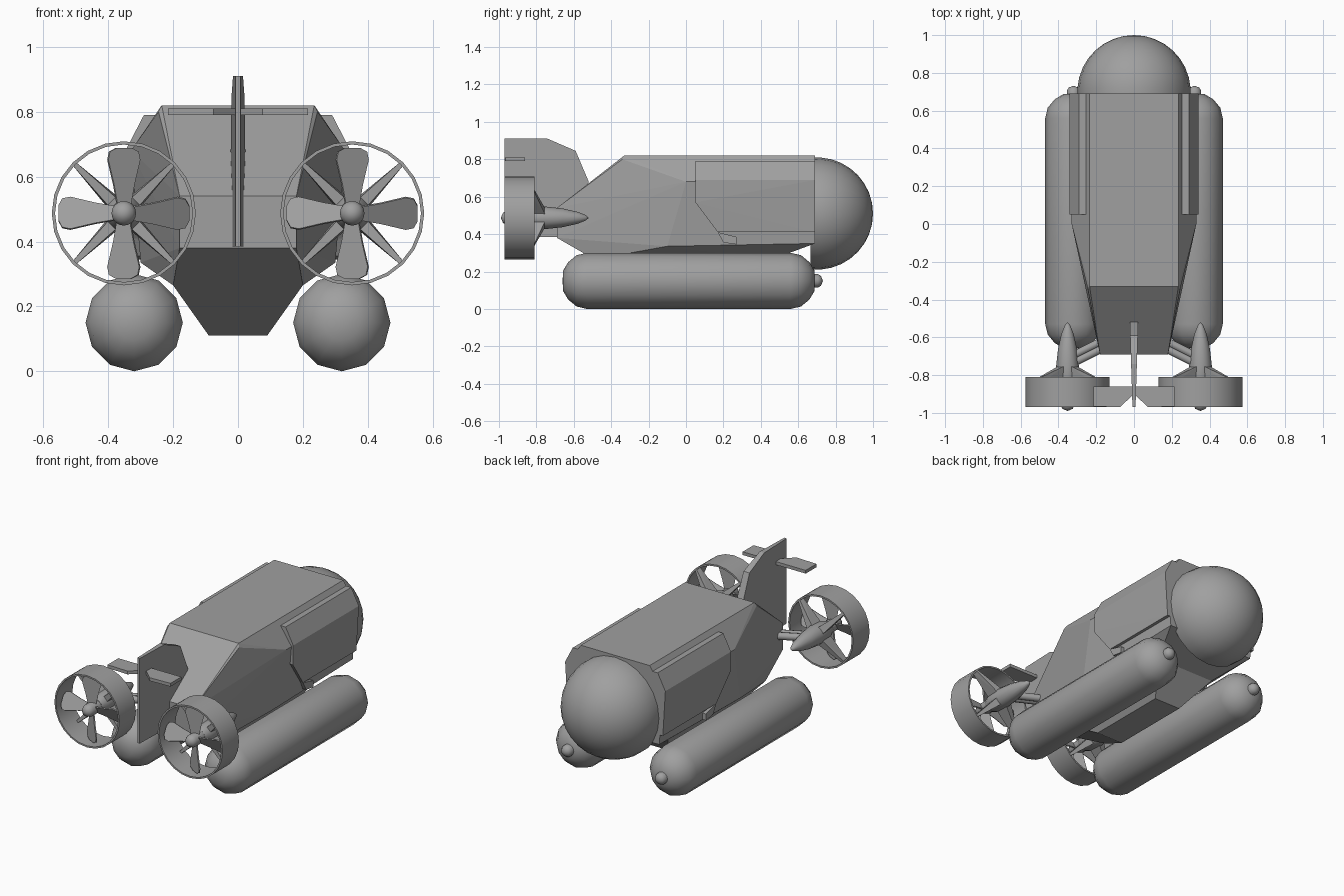
import bpy, bmesh, math
from mathutils import Vector, Matrix

cube = bpy.data.objects.get("Cube")
if cube:
    bpy.data.objects.remove(cube, do_unlink=True)

grey = bpy.data.materials.new("hull grey")
grey.use_nodes = True
colour = (0.35, 0.35, 0.35, 1)
grey.diffuse_color = colour
grey.node_tree.nodes["Principled BSDF"].inputs["Base Color"].default_value = colour


def finish(name, bm, smooth=None):
    bmesh.ops.recalc_face_normals(bm, faces=bm.faces)
    mesh = bpy.data.meshes.new(name)
    bm.to_mesh(mesh)
    bm.free()
    mesh.materials.append(grey)
    obj = bpy.data.objects.new(name, mesh)
    bpy.context.collection.objects.link(obj)
    if smooth:
        bpy.ops.object.select_all(action='DESELECT')
        obj.select_set(True)
        bpy.context.view_layer.objects.active = obj
        bpy.ops.object.shade_smooth_by_angle(angle=math.radians(smooth))
    return obj


def solid(name, points, mirror=False):
    """Convex faceted block wrapped round a few corner points."""
    bm = bmesh.new()
    for x, y, z in points:
        bm.verts.new((x, y, z))
        if mirror:
            bm.verts.new((-x, y, z))
    out = bmesh.ops.convex_hull(bm, input=bm.verts)
    loose = [v for v in bm.verts if not v.link_faces]
    bmesh.ops.delete(bm, geom=loose, context='VERTS')
    bmesh.ops.dissolve_limit(bm, angle_limit=0.02, verts=bm.verts, edges=bm.edges)
    return finish(name, bm)


def lathe(name, profile, x, z, sides, smooth=50, closed=False):
    """Turn (y, radius) pairs round an axis parallel to y."""
    bm = bmesh.new()
    verts = [bm.verts.new((r, y, 0)) for y, r in profile]
    edges = [bm.edges.new(pair) for pair in zip(verts, verts[1:])]
    if closed:
        edges.append(bm.edges.new((verts[-1], verts[0])))
    bmesh.ops.spin(bm, geom=verts + edges, axis=(0, 1, 0), cent=(0, 0, 0),
                   angle=math.tau, steps=sides, use_duplicate=False)
    bmesh.ops.remove_doubles(bm, verts=bm.verts, dist=0.0005)
    bmesh.ops.translate(bm, vec=(x, 0, z), verts=bm.verts)
    return finish(name, bm, smooth)


def plate(name, outline, thickness, matrix, smooth=None):
    """Extrude a flat (u, v) outline evenly about its plane, then place it."""
    bm = bmesh.new()
    face = bm.faces.new([bm.verts.new((u, v, -thickness / 2)) for u, v in outline])
    new = bmesh.ops.extrude_face_region(bm, geom=[face])["geom"]
    moved = [g for g in new if isinstance(g, bmesh.types.BMVert)]
    bmesh.ops.translate(bm, vec=(0, 0, thickness), verts=moved)
    bmesh.ops.transform(bm, matrix=matrix, verts=bm.verts)
    return finish(name, bm, smooth)


def rod(name, start, end, radius):
    a, b = Vector(start), Vector(end)
    bm = bmesh.new()
    turn = (b - a).to_track_quat('Z', 'Y').to_matrix().to_4x4()
    bmesh.ops.create_cone(bm, cap_ends=True, segments=10, radius1=radius, radius2=radius,
                          depth=(b - a).length, matrix=Matrix.Translation((a + b) / 2) @ turn)
    return finish(name, bm, 40)


# Faceted main hull and the keel below it
solid("main_hull", [
    (0.235, -0.33, 0.82), (0.235, 0.69, 0.82), (0.245, -0.34, 0.80), (0.245, 0.69, 0.80),
    (0.33, 0.0, 0.68), (0.33, 0.69, 0.68), (0.30, -0.10, 0.335), (0.30, 0.69, 0.35),
    (0.18, -0.69, 0.54), (0.18, -0.69, 0.38), (0.20, -0.49, 0.265), (0.20, 0.46, 0.265)], True)
solid("keel", [
    (0.20, -0.49, 0.265), (0.20, 0.46, 0.265),
    (0.09, -0.22, 0.11), (0.09, 0.30, 0.11)], True)

# Round cabin bulge at the stern
centre, ball = 0.70, 0.30
start = math.acos(-0.035 / ball)
arc = [(0.665, 0)] + [(centre + ball * math.cos(start * (1 - i / 9)),
                       ball * math.sin(start * (1 - i / 9))) for i in range(10)]
lathe("cabin_dome", arc, 0, 0.51, 24)

# Upright fin with its tailplane
upright = Matrix(((0, 0, 1, 0), (1, 0, 0, 0), (0, 1, 0, 0), (0, 0, 0, 1)))
fin = plate("vertical_fin", [
    (-0.97, 0.385), (-0.97, 0.91), (-0.74, 0.91), (-0.59, 0.845), (-0.52, 0.68),
    (-0.55, 0.6), (-0.66, 0.5), (-0.66, 0.385)], 0.04, upright)
for v in fin.data.vertices:
    v.co.x *= 0.4 + (v.co.y + 0.97) * 1.6

THRUSTER_X, THRUSTER_Z = 0.352, 0.487
blade_outline = [(-0.022, 0.02), (0.022, 0.02), (0.036, 0.09), (0.056, 0.165), (0.05, 0.19),
                 (0.025, 0.202), (-0.025, 0.202), (-0.05, 0.19), (-0.056, 0.165), (-0.036, 0.09)]

for label, s in (("left", 1), ("right", -1)):
    plate(label + "_tailplane", [
        (0, -0.86), (s * 0.215, -0.86), (s * 0.215, -0.965), (s * 0.075, -0.97), (0, -0.90)],
        0.02, Matrix.Translation((0, 0, 0.80)))

    # Bent side armour with a small lower tab
    edge = [(0.05, 0.79, 0.29), (0.69, 0.79, 0.29), (0.05, 0.69, 0.342), (0.69, 0.69, 0.342),
            (0.05, 0.57, 0.34), (0.69, 0.41, 0.325), (0.17, 0.41, 0.325)]
    solid(label + "_side_armour", [(s * x, y, z) for y, z, o in edge for x in (o, 0.24)])
    tab = [(0.17, 0.41), (0.27, 0.385), (0.27, 0.345), (0.20, 0.355)]
    solid(label + "_armour_tab", [(s * x, y, z) for y, z in tab for x in (0.325, 0.27)])

    # Pontoon and its end cap
    half = [(0.675, 0), (0.672, 0.055), (0.645, 0.1), (0.6, 0.137), (0.545, 0.15)]
    tube = half + [(-y, r) for y, r in reversed(half)]
    lathe(label + "_pontoon", [(y + 0.015, r) for y, r in tube], s * 0.32, 0.15, 12)
    lathe(label + "_pontoon_cap", [(0.66, 0), (0.66, 0.036), (0.705, 0.036), (0.722, 0.026),
                                   (0.732, 0)], s * 0.32, 0.15, 12)

    # Ducted thruster: ring, pod and hub
    tx = s * THRUSTER_X
    lathe(label + "_duct", [(-0.97, 0.212), (-0.97, 0.222), (-0.81, 0.222), (-0.81, 0.212)],
          tx, THRUSTER_Z, 24, 40, True)
    lathe(label + "_thruster_pod", [(-0.52, 0), (-0.535, 0.014), (-0.58, 0.032), (-0.66, 0.05),
                                    (-0.75, 0.06), (-0.84, 0.055), (-0.88, 0.04), (-0.88, 0)],
          tx, THRUSTER_Z, 12)
    lathe(label + "_propeller_hub", [(-0.87, 0), (-0.87, 0.038), (-0.955, 0.038),
                                     (-0.978, 0.028), (-0.99, 0)], tx, THRUSTER_Z, 16)

    # Pitched blades, with tapered stays between them
    for i in range(4):
        place = Matrix.Translation((tx, 0, THRUSTER_Z)) @ Matrix.Rotation(i * math.pi / 2, 4, 'Y')
        pitched = (place @ Matrix.Translation((0, -0.92, 0))
                   @ Matrix.Rotation(math.radians(28), 4, 'Z')
                   @ Matrix.Rotation(math.pi / 2, 4, 'X'))
        plate(f"{label}_blade_{i + 1}", blade_outline, 0.008, pitched)
        stay = solid(f"{label}_duct_stay_{i + 1}", [
            (x, y, z) for w, y, z in ((0.024, -0.75, 0.04), (0.018, -0.84, 0.04),
                                      (0.007, -0.815, 0.216), (0.007, -0.85, 0.216))
            for x in (w, -w)])
        stay.data.transform(place @ Matrix.Rotation(math.pi / 4, 4, 'Y'))

    # Twin rods holding the thruster to the hull
    for n, y in enumerate((-0.615, -0.655)):
        rod(f"{label}_pylon_rod_{n + 1}", (s * 0.16, y, THRUSTER_Z),
            (s * 0.33, y - 0.085, THRUSTER_Z), 0.022)
